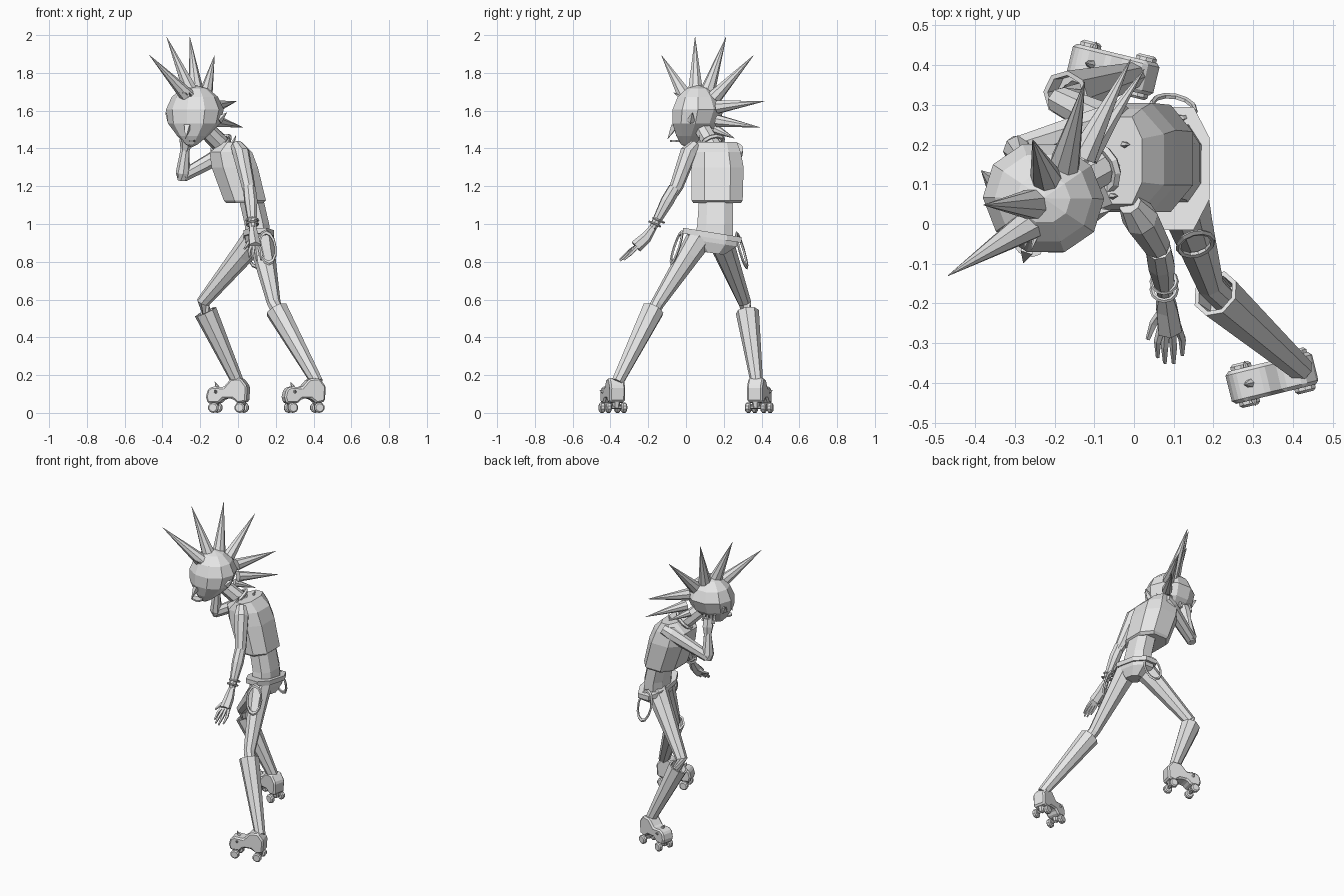
import bpy, bmesh, math
from mathutils import Vector, Matrix

cube = bpy.data.objects.get("Cube")
if cube:
    bpy.data.objects.remove(cube)

grey = bpy.data.materials.new("plain_grey")
grey.use_nodes = True
grey.diffuse_color = (0.8, 0.8, 0.8, 1)
grey.node_tree.nodes["Principled BSDF"].inputs["Base Color"].default_value = grey.diffuse_color


def finish(name, bm):
    bmesh.ops.recalc_face_normals(bm, faces=bm.faces)
    mesh = bpy.data.meshes.new(name)
    bm.to_mesh(mesh)
    bm.free()
    mesh.materials.append(grey)
    obj = bpy.data.objects.new(name, mesh)
    bpy.context.scene.collection.objects.link(obj)
    return obj


def loft(name, rings):
    """Skin a stack of equal rings and cap both ends."""
    bm = bmesh.new()
    rows = [[bm.verts.new(p) for p in ring] for ring in rings]
    for low, high in zip(rows, rows[1:]):
        for i in range(len(low)):
            j = (i + 1) % len(low)
            bm.faces.new((low[i], low[j], high[j], high[i]))
    bm.faces.new(rows[0][::-1])
    bm.faces.new(rows[-1])
    return finish(name, bm)


def limb(name, path, sides=8, axis=None):
    """Tapered tube through points of (x, y, z, radius)."""
    pts = [Vector(p[:3]) for p in path]
    rings = []
    for i, p in enumerate(pts):
        t = axis or (pts[min(i + 1, len(pts) - 1)] - pts[max(i - 1, 0)])
        turn = t.to_track_quat('Z', 'Y')
        r = path[i][3]
        rings.append([p + turn @ Vector((r * math.cos(a), r * math.sin(a), 0))
                      for a in (math.tau * (k + 0.5) / sides for k in range(sides))])
    return loft(name, rings)


def spike(name, base, tip, radius, sides=8):
    return limb(name, [(*base, radius), (*tip, 0.001)], sides)


def body(name, sections, tilt=0.0):
    """Stack of chamfered boxes of (x0, x1, y0, y1, z)."""
    rings = []
    for x0, x1, y0, y1, z in sections:
        cx, cy, hx, hy = (x0 + x1) / 2, (y0 + y1) / 2, (x1 - x0) / 2, (y1 - y0) / 2
        corners = [(1, -.5), (1, .5), (.5, 1), (-.5, 1), (-1, .5), (-1, -.5), (-.5, -1), (.5, -1)]
        rings.append([(cx + hx * u, cy + hy * v, z - tilt * hy * v) for u, v in corners])
    return loft(name, rings)


def hoop(name, center, axis, radius, thick, stretch=1.0):
    """Faceted ring, optionally stretched along its own vertical."""
    turn = Vector(axis).to_track_quat('Z', 'Y').to_matrix()
    bm = bmesh.new()
    rows = []
    for i in range(12):
        a = math.tau * i / 12
        row = []
        for k in range(5):
            b = math.tau * k / 5
            r = radius + thick * math.cos(b)
            p = Vector((r * math.cos(a), r * math.sin(a) * stretch, thick * math.sin(b)))
            row.append(bm.verts.new(turn @ p + Vector(center)))
        rows.append(row)
    for i in range(12):
        for k in range(5):
            n, m = rows[(i + 1) % 12], (k + 1) % 5
            bm.faces.new((rows[i][k], rows[i][m], n[m], n[k]))
    return finish(name, bm)


# Torso: vest, waist, hips, belt, neck
body("vest", [(-.06, .13, .04, .29, 1.11), (-.075, .148, .03, .30, 1.125), (-.14, .105, .03, .305, 1.3),
              (-.15, .075, .035, .29, 1.38), (-.08, .02, .05, .27, 1.435)])
body("waist", [(.04, .17, .05, .25, .94), (.035, .165, .06, .25, 1.0), (.0, .13, .07, .25, 1.15)])
body("hips", [(.07, .16, .09, .2, .845), (.04, .18, .02, .27, .9), (.035, .185, .0, .28, .95)], .15)
body("belt", [(.03, .19, -.015, .295, .925), (.03, .19, -.015, .295, .955)], .16)
limb("neck", [(-.05, .16, 1.38, .05), (-.17, .09, 1.5, .045)])
hoop("collar", (-.09, .14, 1.425), (-.6, -.3, .7), .06, .012)
for x, y in ((-.03, .2), (-.06, .07)):
    spike("collar_stud", (x, y, 1.42), (x + .02, y, 1.47), .012, 5)

# Head: faceted ball narrowed into a forward jaw
bm = bmesh.new()
bmesh.ops.create_uvsphere(bm, u_segments=10, v_segments=7, radius=1)
for v in bm.verts:
    drop = max(0, -v.co.z)
    v.co.x *= 1 - .62 * drop ** 1.3
    v.co.y = v.co.y * (1 - .45 * drop) - .45 * drop
head = finish("head", bm)
pose = Matrix.Translation((-.228, .065, 1.57)) @ Matrix.Rotation(-.3, 4, 'Z')
head.data.transform(pose @ Matrix.Diagonal((.158, .145, .165, 1)))
spike("nose", pose @ Vector((0, -.13, -.05)), pose @ Vector((0, -.17, -.12)), .022, 4)
body("mouth", [(-.035, .035, -.15, -.1, -.135), (-.035, .035, -.15, -.1, -.125)]).data.transform(pose)
for side in (-1, 1):
    spike("ear", pose @ Vector((side * .13, .0, -.02)), pose @ Vector((side * .17, .02, .02)), .025, 5)
for i in range(4):
    x = -.045 + .018 * i
    spike("brow_stud", pose @ Vector((x, -.1, .105)), pose @ Vector((x, -.135, .125)), .008, 5)

# Crest of hair spikes running from brow to nape
crest = [((-.26, .0, 1.67), (-.468, -.13, 1.893), .042), ((-.25, .05, 1.7), (-.378, .048, 1.99), .042),
         ((-.22, .11, 1.69), (-.255, .212, 1.99), .042), ((-.175, .15, 1.67), (-.124, .358, 1.893), .04),
         ((-.13, .17, 1.62), (-.008, .415, 1.65), .037), ((-.12, .17, 1.545), (.026, .39, 1.512), .034),
         ((-.14, .16, 1.5), (-.05, .257, 1.454), .026)]
for base, tip, radius in crest:
    spike("hair_spike", base, tip, radius)

# Lowered arm with bracelets and open hand
limb("lowered_upper_arm", [(-.01, .05, 1.42, .03), (.015, .015, 1.38, .046), (.055, -.05, 1.2, .036),
                           (.062, -.07, 1.16, .03)])
limb("lowered_forearm", [(.06, -.06, 1.19, .034), (.068, -.1, 1.12, .036), (.078, -.175, .98, .02)])
for z in (1.0, 1.02):
    hoop("bracelet", (.076, -.165 + (z - 1), z), (0, -.45, -1), .031, .006)
limb("lowered_palm", [(.078, -.175, .98, .02), (.082, -.21, .93, .03), (.09, -.265, .88, .034)], 6)
for x, y, z in ((.06, -.335, .825), (.078, -.35, .81), (.1, -.35, .805), (.122, -.33, .81)):
    limb("finger", [(x * .6 + .036, -.255, .885, .012), (x, y + .04, z + .035, .01), (x, y, z, .005)], 5)
limb("thumb", [(.075, -.215, .92, .012), (.05, -.25, .89, .011), (.035, -.29, .87, .006)], 5)

# Raised arm with hand at the jaw
limb("raised_upper_arm", [(-.02, .27, 1.4, .035), (-.07, .255, 1.375, .046), (-.29, .19, 1.255, .033)])
limb("raised_forearm", [(-.292, .195, 1.235, .03), (-.292, .185, 1.27, .038), (-.28, .17, 1.4, .024)])
limb("raised_palm", [(-.28, .17, 1.39, .024), (-.275, .16, 1.44, .035), (-.27, .15, 1.49, .03)], 6)
for i in range(4):
    x = -.315 + .025 * i
    limb("raised_finger", [(x, .16, 1.47, .011), (x, .14, 1.54, .006)], 5)


def leg(name, hip, knee, cuff, ankle):
    """Thigh, shin and flared boot shaft."""
    hip, knee, cuff, ankle = map(Vector, (hip, knee, cuff, ankle))
    limb(name + "_thigh", [(*hip, .07), (*hip.lerp(knee, .25), .06), (*knee, .036), (*cuff.lerp(ankle, .15), .033)])
    axis = cuff - ankle
    inner = cuff.lerp(ankle, .12)
    limb(name + "_boot_shaft", [(*ankle, .033), (*cuff, .062), (*cuff, .05), (*inner, .045)], 8, axis)


leg("rear_leg", (.12, .07, .92), (.19, -.15, .58), (.205, -.175, .545), (.42, -.365, .16))
leg("lead_leg", (.09, .18, .92), (-.185, .31, .585), (-.172, .325, .535), (.0, .375, .16))


def skate(name, place):
    """Roller boot built facing +x, then placed."""
    parts = []
    outline = [(.105, .05), (.115, .085), (.105, .125), (.08, .14), (.02, .135), (-.02, .18), (-.075, .185),
               (-.11, .14), (-.105, .06), (-.06, .05), (-.03, .075), (.02, .075), (.045, .05)]
    bm = bmesh.new()
    face = bm.faces.new([bm.verts.new((x, -.042, z)) for x, z in outline])
    grown = bmesh.ops.extrude_face_region(bm, geom=[face])["geom"]
    bmesh.ops.translate(bm, verts=[g for g in grown if isinstance(g, bmesh.types.BMVert)], vec=(0, .084, 0))
    boot = finish(name + "_boot", bm)
    bevel = boot.modifiers.new("soft_edges", 'BEVEL')
    bevel.width, bevel.segments = .009, 1
    parts.append(boot)
    for x in (-.072, .072):
        parts.append(limb(name + "_axle", [(x, -.045, .03, .009), (x, .045, .03, .009)], 6))
        parts.append(limb(name + "_truck", [(x, 0, .025, .015), (x, 0, .065, .025)], 6))
        for y in (-.042, .042):
            parts.append(limb(name + "_wheel", [(x, y - .014, .028, .021), (x, y - .008, .028, .028),
                                                (x, y + .008, .028, .028), (x, y + .014, .028, .021)], 10))
    parts.append(spike(name + "_toe_spike", (.06, 0, .135), (.075, 0, .165), .012, 6))
    for side in (-1, 1):
        parts.append(spike(name + "_side_spike", (.06, side * .035, .11), (.06, side * .058, .12), .012, 6))
    for part in parts:
        part.data.transform(place)


skate("rear_skate", Matrix.Translation((.35, -.387, 0)) @ Matrix.Rotation(math.pi + .24, 4, 'Z'))
skate("lead_skate", Matrix.Translation((-.05, .388, 0)) @ Matrix.Rotation(math.pi - .24, 4, 'Z'))

# Straps hanging in loops from the belt
hoop("rear_strap_loop", (.155, -.05, .875), (.3, -1, .35), .045, .007, 1.9)
hoop("lead_strap_loop", (.1, .295, .86), (.2, 1, .3), .055, .007, 1.7)
